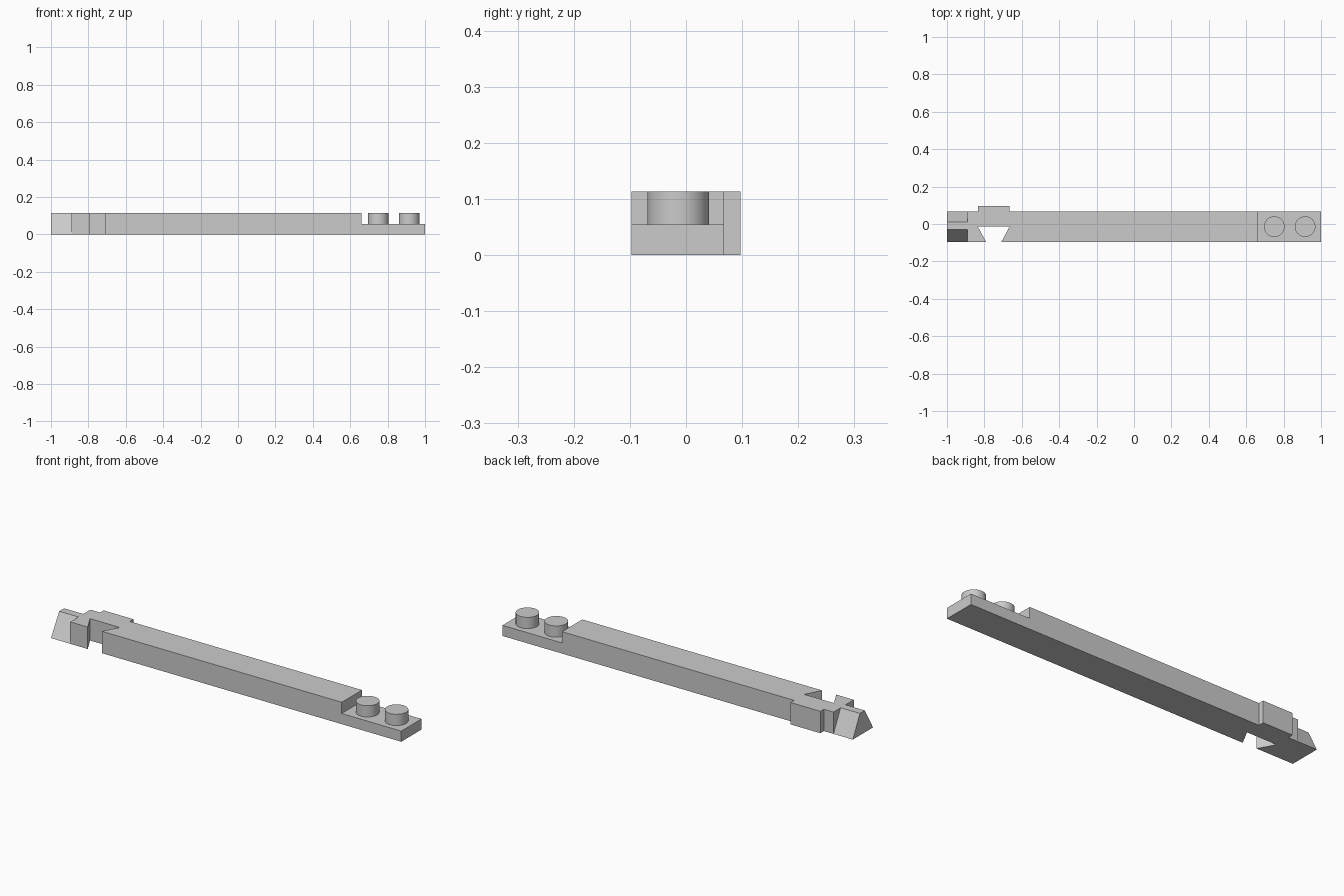
import bpy, bmesh
from mathutils import Vector

if "Cube" in bpy.data.objects:
    bpy.data.objects.remove(bpy.data.objects["Cube"])

H, FRONT, BACK = 0.113, -0.097, 0.068   # beam height and sides
DECK, MID = 0.055, -0.014               # lowered deck height, peg centre line

grey = bpy.data.materials.new("plain grey")
grey.use_nodes = True
colour = (0.6, 0.6, 0.6, 1)
grey.diffuse_color = colour
grey.node_tree.nodes["Principled BSDF"].inputs["Base Color"].default_value = colour


def prism(name, points, along):
    """Extrude a closed outline along a vector."""
    bm = bmesh.new()
    face = bm.faces.new([bm.verts.new(p) for p in points])
    top = bmesh.ops.extrude_face_region(bm, geom=[face])["geom"]
    bmesh.ops.translate(bm, vec=Vector(along),
                        verts=[v for v in top if isinstance(v, bmesh.types.BMVert)])
    bmesh.ops.recalc_face_normals(bm, faces=bm.faces)
    mesh = bpy.data.meshes.new(name)
    bm.to_mesh(mesh)
    bm.free()
    obj = bpy.data.objects.new(name, mesh)
    bpy.context.collection.objects.link(obj)
    mesh.materials.append(grey)
    return obj


def cut(target, cutter):
    """Subtract the cutter, then discard it."""
    mod = target.modifiers.new("cut", "BOOLEAN")
    mod.operation, mod.solver, mod.object = "DIFFERENCE", "EXACT", cutter
    bpy.context.view_layer.objects.active = target
    bpy.ops.object.modifier_apply(modifier=mod.name)
    bpy.data.objects.remove(cutter)


# Beam with a dovetail notch in front and a matching reinforcement behind
outline = [(-1, FRONT), (-0.79, FRONT), (-0.835, MID), (-0.665, MID),
           (-0.71, FRONT), (1, FRONT), (1, BACK), (-0.665, BACK),
           (-0.665, 0.097), (-0.835, 0.097), (-0.835, BACK), (-1, BACK)]
beam = prism("beam", [(x, y, 0) for x, y in outline], (0, 0, H))

# Lowered deck at the peg end
shoulder = [(0.66, -0.2, DECK), (1.1, -0.2, DECK), (1.1, -0.2, 0.2), (0.66, -0.2, 0.2)]
cut(beam, prism("deck_cutter", shoulder, (0, 0.4, 0)))

# Sloped sides of the wedge-shaped tip
for side, ridge in ((FRONT, -0.03), (BACK, 0.01)):
    out = side - ridge
    wedge = [(-1.1, side, 0), (-1.1, ridge, H), (-1.1, ridge - out, 2 * H),
             (-1.1, side + out, 2 * H), (-1.1, side + out, 0)]
    cut(beam, prism("tip_cutter", wedge, (0.21, 0, 0)))

# Round pegs on the deck
for name, x in (("inner_peg", 0.75), ("outer_peg", 0.915)):
    bpy.ops.mesh.primitive_cylinder_add(vertices=48, radius=0.055, depth=H - DECK + 0.004,
                                        location=(x, MID, (H + DECK - 0.004) / 2))
    peg = bpy.context.object
    peg.name = name
    peg.data.materials.append(grey)
    bpy.ops.object.shade_smooth_by_angle()
